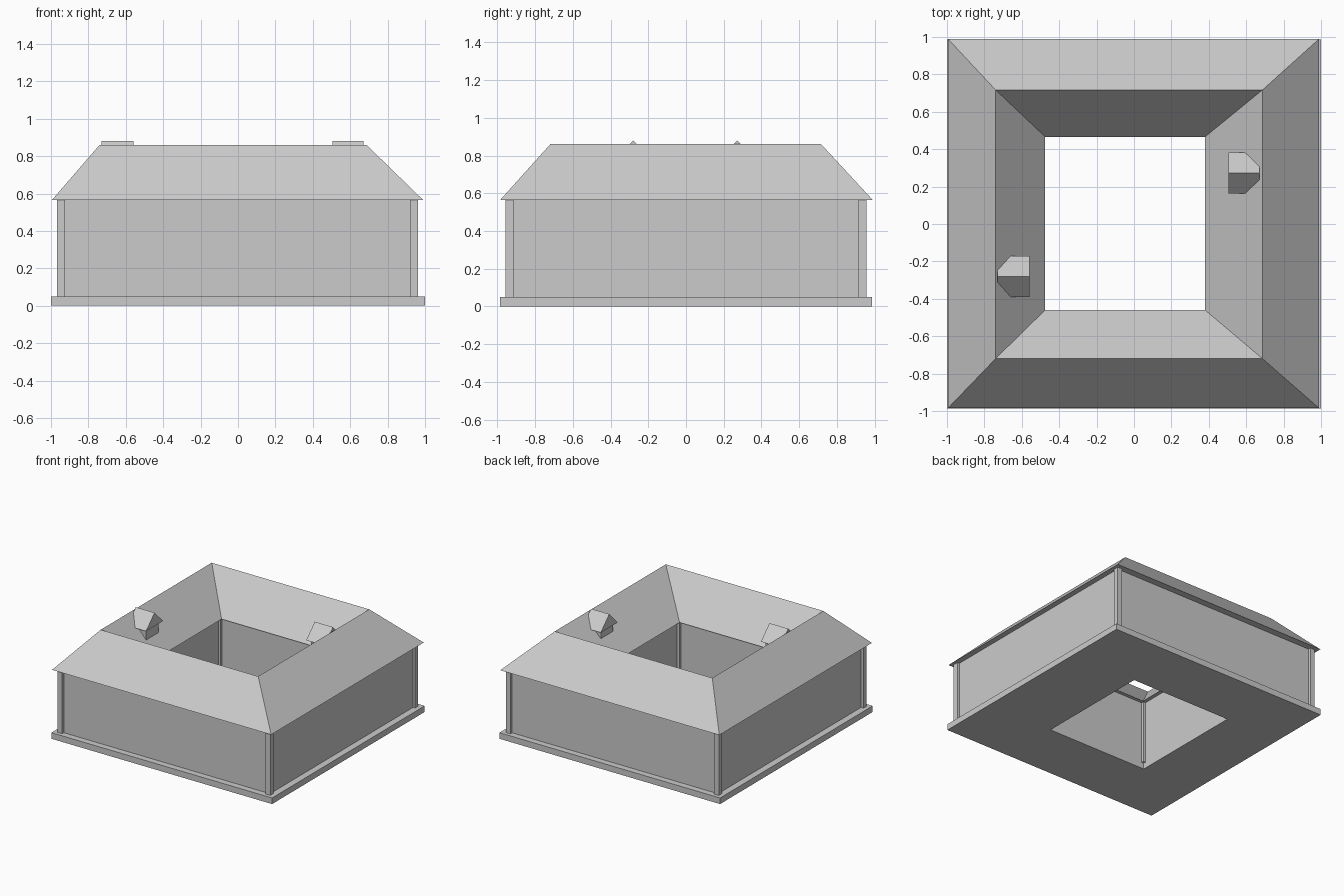
import bpy

cube = bpy.data.objects.get("Cube")
if cube:
    bpy.data.objects.remove(cube)

# One plain material for the whole building
grey = bpy.data.materials.new("plain_grey")
grey.use_nodes = True
COLOUR = (0.6, 0.6, 0.6, 1)
grey.diffuse_color = COLOUR
grey.node_tree.nodes["Principled BSDF"].inputs["Base Color"].default_value = COLOUR


def make(name, verts, faces):
    mesh = bpy.data.meshes.new(name)
    mesh.from_pydata(verts, [], faces)
    mesh.materials.append(grey)
    obj = bpy.data.objects.new(name, mesh)
    bpy.context.collection.objects.link(obj)
    return obj


def ring(name, loops):
    """Closed rectangular ring lofted through (rectangle, height) loops."""
    verts = [(x, y, z) for (x0, x1, y0, y1), z in loops
             for x, y in ((x0, y0), (x1, y0), (x1, y1), (x0, y1))]
    n = len(loops)
    faces = []
    for a in range(n):
        b = (a + 1) % n
        for i in range(4):
            j = (i + 1) % 4
            faces.append((a * 4 + i, a * 4 + j, b * 4 + j, b * 4 + i))
    return make(name, verts, faces)


def slab(name, outer, inner, z0, z1):
    return ring(name, [(outer, z0), (outer, z1), (inner, z1), (inner, z0)])


def prism(name, profile, x0, x1):
    """Extrude a counter-clockwise (y, z) profile along x."""
    n = len(profile)
    verts = [(x, y, z) for x in (x0, x1) for y, z in profile]
    faces = [(i, (i + 1) % n, n + (i + 1) % n, n + i) for i in range(n)]
    faces += [tuple(reversed(range(n))), tuple(range(n, 2 * n))]
    if x0 > x1:
        faces = [f[::-1] for f in faces]
    return make(name, verts, faces)


def box(name, x0, x1, y0, y1, z0, z1):
    return prism(name, [(y0, z0), (y1, z0), (y1, z1), (y0, z1)], x0, x1)


FLOOR, EAVES, RIDGE = 0.05, 0.565, 0.86
court = (-0.505, 0.408, -0.488, 0.488)

# Foundation, walls and four-sided roof around the courtyard
slab("foundation", (-1, 1, -0.987, 0.987), court, 0, FLOOR)
slab("walls", (-0.945, 0.945, -0.935, 0.935), court, FLOOR, EAVES)
ring("roof", [((-0.995, 0.99, -0.985, 0.99), EAVES),
              ((-0.74, 0.687, -0.72, 0.717), RIDGE),
              ((-0.475, 0.38, -0.46, 0.466), EAVES)])

# Corner posts outside and in the courtyard
W = 0.043
for rect, label in (((-0.967, 0.963, -0.957, 0.957), "outer"),
                    ((-0.485 - W, 0.388 + W, -0.468 - W, 0.468 + W), "court")):
    x0, x1, y0, y1 = rect
    for side, x in (("right", x0), ("left", x1 - W)):
        for end, y in (("front", y0), ("back", y1 - W)):
            box(f"{label}_post_{end}_{side}", x, x + W, y, y + W, FLOOR, EAVES)

# Dormers on the courtyard slopes
for label, back, front, wall, y in (("right", -0.73, -0.56, -0.58, -0.28),
                                    ("left", 0.67, 0.505, 0.525, 0.272)):
    prism(f"dormer_roof_{label}",
          [(y - 0.11, 0.77), (y + 0.11, 0.77), (y, 0.88)], back, front)
    prism(f"dormer_body_{label}",
          [(y - 0.08, 0.62), (y + 0.08, 0.62), (y + 0.08, 0.78), (y - 0.08, 0.78)],
          (back + wall) / 2, wall)
